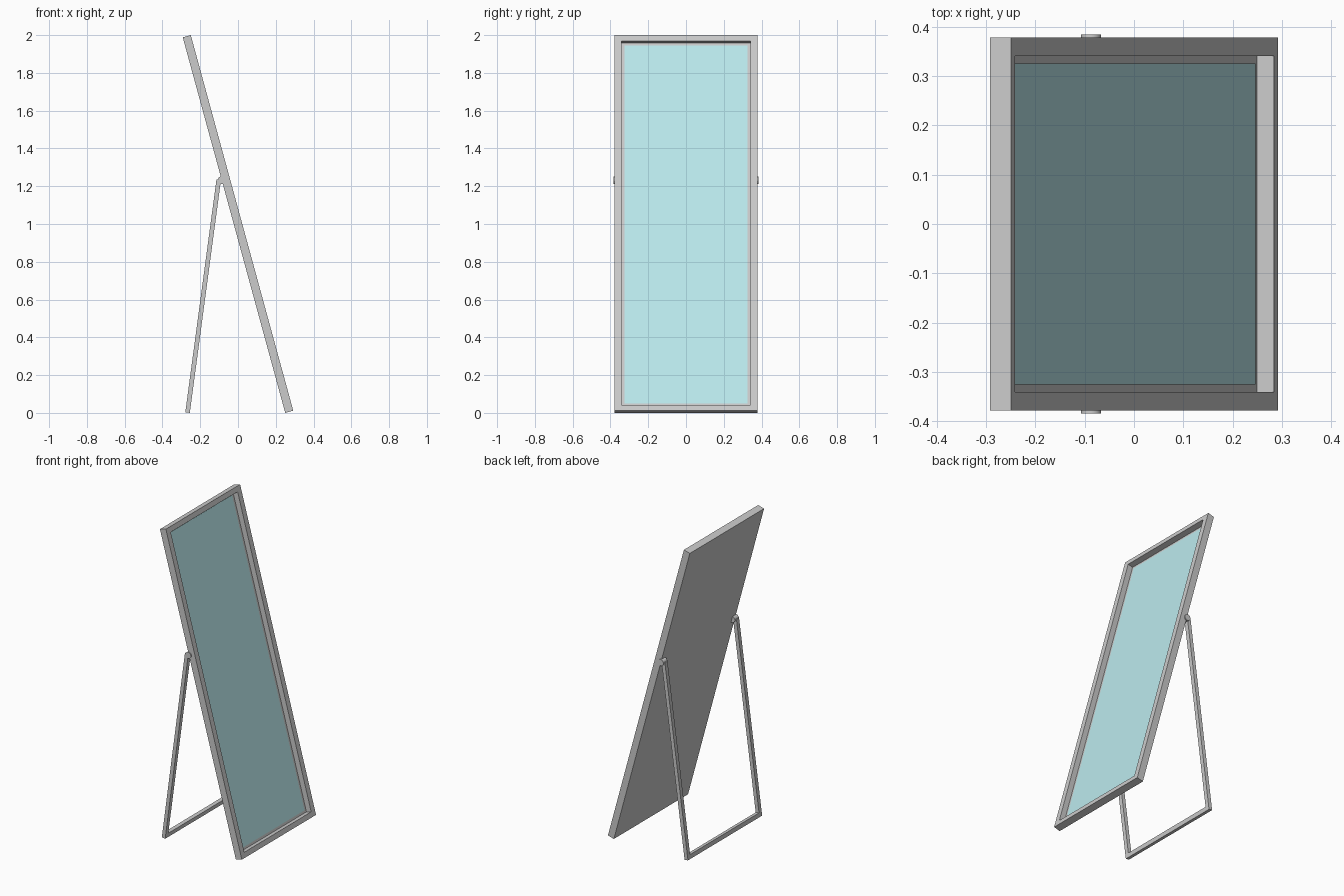
import bpy, bmesh, math

if "Cube" in bpy.data.objects:
    bpy.data.objects.remove(bpy.data.objects["Cube"])

TILT = math.radians(15.26)
W, L, T = 0.757, 2.061, 0.044      # frame width, length, thickness
BY, BZ, DEPTH = 0.053, 0.048, 0.035  # rim widths and recess depth


def make_object(name, bm, loc=(0, 0, 0), angle=0.0):
    bmesh.ops.recalc_face_normals(bm, faces=bm.faces)
    me = bpy.data.meshes.new(name)
    bm.to_mesh(me)
    bm.free()
    ob = bpy.data.objects.new(name, me)
    bpy.context.collection.objects.link(ob)
    ob.location = loc
    ob.rotation_euler = (0, angle, 0)
    return ob


def box(lo, hi):
    bm = bmesh.new()
    bmesh.ops.create_cube(bm, size=1)
    for v in bm.verts:
        for i in range(3):
            v.co[i] = lo[i] if v.co[i] < 0 else hi[i]
    return bm


# Leaning frame: one tray with a recessed front
bm = box((0, -W / 2, 0), (T, W / 2, L))
front = max(bm.faces, key=lambda f: f.calc_center_median().x)
bmesh.ops.inset_region(bm, faces=[front], thickness=BY)
for v in front.verts:
    v.co.z += (BY - BZ) * (1 if v.co.z > L / 2 else -1)
floor = bmesh.ops.extrude_discrete_faces(bm, faces=[front])["faces"][0]
for v in floor.verts:
    v.co.x -= DEPTH
make_object("mirror_frame", bm, (0.25, 0, 0), -TILT)

# Mirror pane lying in the recess
bm = box((T - DEPTH - 0.002, -W / 2 + BY, BZ), (T - DEPTH + 0.001, W / 2 - BY, L - BZ))
pane = make_object("mirror_pane", bm, (0.25, 0, 0), -TILT)
mat = bpy.data.materials.new("mirror_teal")
mat.diffuse_color = (0.5, 0.82, 0.85, 1)
mat.use_nodes = True
mat.node_tree.nodes["Principled BSDF"].inputs["Base Color"].default_value = mat.diffuse_color
pane.data.materials.append(mat)

# U-shaped rear stand
H, B, S = 1.243, 0.027, 0.024      # length, bar width, bar depth
outline = [(-W / 2, H), (-W / 2, 0), (W / 2, 0), (W / 2, H),
           (W / 2 - B, H), (W / 2 - B, B), (-W / 2 + B, B), (-W / 2 + B, H)]
bm = bmesh.new()
face = bm.faces.new([bm.verts.new((-S / 2, y, z)) for y, z in outline])
side = bmesh.ops.extrude_face_region(bm, geom=[face])["geom"]
bmesh.ops.translate(bm, vec=(S, 0, 0),
                    verts=[v for v in side if isinstance(v, bmesh.types.BMVert)])
make_object("rear_stand", bm, (-0.267, 0, 0.0016), math.radians(7.62))

# Hinge discs joining the stand to the frame sides
for label, s in (("near", -1), ("far", 1)):
    bpy.ops.mesh.primitive_cylinder_add(
        vertices=24, radius=0.0205, depth=0.041,
        location=(-0.0875, s * 0.3645, 1.231), rotation=(math.pi / 2, 0, 0))
    bpy.context.object.name = "hinge_" + label
    bpy.ops.object.shade_smooth_by_angle()
